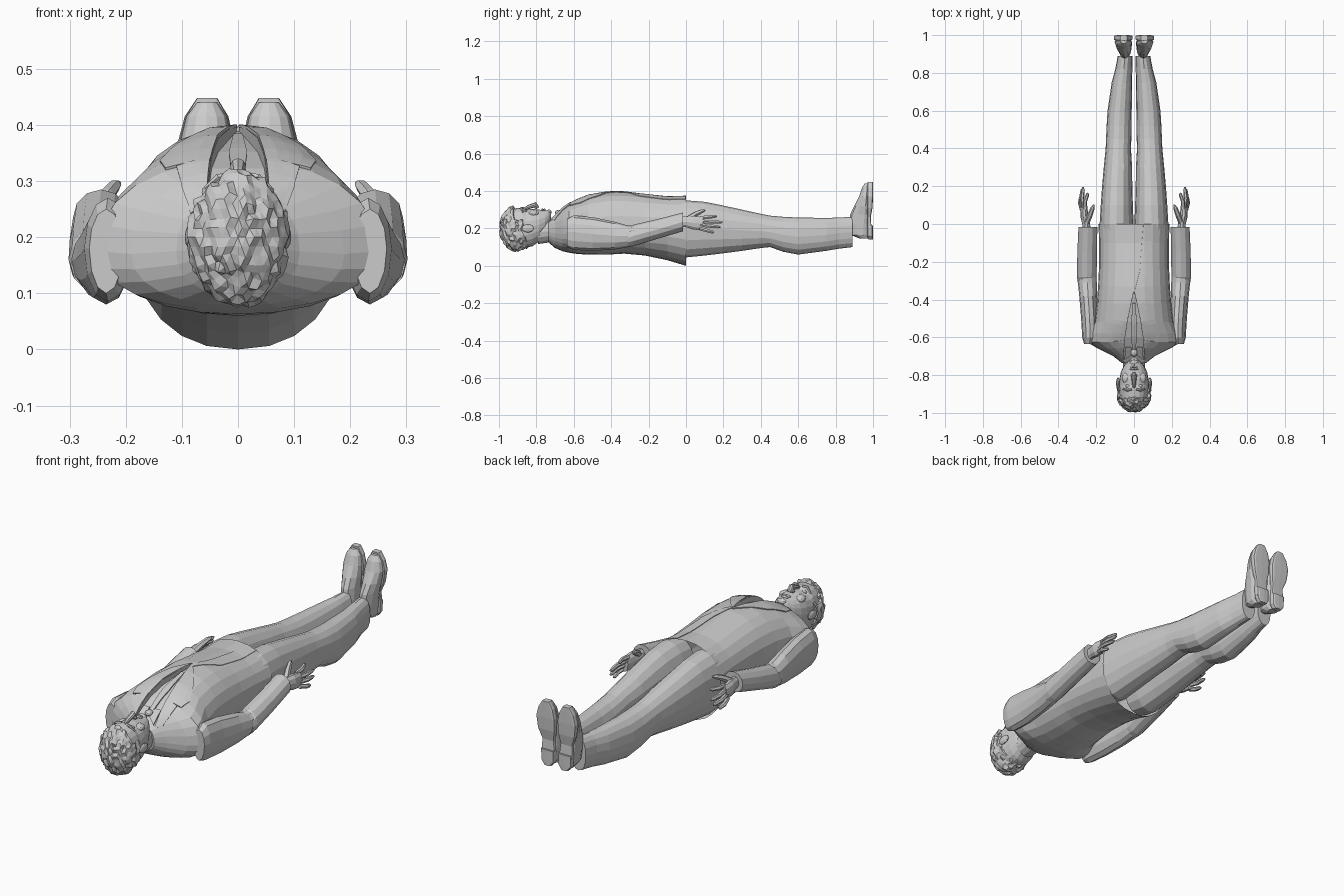
import bpy, bmesh, math, random
from mathutils import Vector
from mathutils.bvhtree import BVHTree

random.seed(4)


def add(name, bm, mirror=False, thick=0):
    bmesh.ops.recalc_face_normals(bm, faces=bm.faces)
    me = bpy.data.meshes.new(name)
    bm.to_mesh(me)
    bm.free()
    ob = bpy.data.objects.new(name, me)
    bpy.context.collection.objects.link(ob)
    if thick:
        ob.modifiers.new("thickness", 'SOLIDIFY').thickness = thick
    if mirror:
        ob.modifiers.new("mirror", 'MIRROR').use_mirror_merge = False
    return ob


def skin(name, rings, mirror=False):
    bm = bmesh.new()
    vs = [[bm.verts.new(p) for p in r] for r in rings]
    n = len(rings[0])
    for a, b in zip(vs, vs[1:]):
        for i in range(n):
            bm.faces.new((a[i], a[(i + 1) % n], b[(i + 1) % n], b[i]))
    bm.faces.new(vs[0])
    bm.faces.new(vs[-1])
    return add(name, bm, mirror)


def loft(name, secs, n=16, power=1.0, mirror=False, upright=False):
    # section: (position, centre x, half width, low, high, level of widest point)
    rings = []
    for t, cx, w, lo, hi, mid in secs:
        ring = []
        for i in range(n):
            a = 2 * math.pi * i / n
            c, s = math.cos(a), math.sin(a)
            x = cx + w * math.copysign(abs(c) ** power, c)
            d = math.copysign(abs(s) ** power, s)
            v = mid + d * (hi - mid if s > 0 else mid - lo)
            ring.append((x, v, t) if upright else (x, t, v))
        rings.append(ring)
    return skin(name, rings, mirror)


def tube(name, pts, radii, n=6, mirror=False):
    pts = [Vector(p) for p in pts]
    rings = []
    for i, p in enumerate(pts):
        d = pts[min(i + 1, len(pts) - 1)] - pts[max(i - 1, 0)]
        q = d.to_track_quat('Z', 'Y')
        rings.append([p + q @ Vector((radii[i] * math.cos(k * math.tau / n),
                                      radii[i] * math.sin(k * math.tau / n), 0)) for k in range(n)])
    return skin(name, rings, mirror)


def blob(name, c, r, mirror=False, sub=2):
    bm = bmesh.new()
    bmesh.ops.create_icosphere(bm, subdivisions=sub, radius=1)
    for v in bm.verts:
        v.co = Vector([c[i] + v.co[i] * r[i] for i in range(3)])
    return add(name, bm, mirror)


def along(line, t):
    f = t * (len(line) - 1)
    i = min(int(f), len(line) - 2)
    return Vector(line[i]).lerp(Vector(line[i + 1]), f - i)


def patch(name, tree, inner, outer, lift, mirror=False, thick=0.006, rows=12, cols=4):
    # cloth strip laid on the front of the jacket
    bm = bmesh.new()
    grid = []
    for r in range(rows + 1):
        a, b = along(inner, r / rows), along(outer, r / rows)
        row = []
        for c in range(cols + 1):
            p = a.lerp(b, c / cols)
            hit = tree.ray_cast(Vector((p.x, p.y, 1)), Vector((0, 0, -1)))[0]
            row.append(bm.verts.new((p.x, p.y, (hit.z if hit else 0.25) + lift)))
        grid.append(row)
    for r in range(rows):
        for c in range(cols):
            bm.faces.new((grid[r][c], grid[r][c + 1], grid[r + 1][c + 1], grid[r + 1][c]))
    return add(name, bm, mirror, thick)


def surface(ob):
    bpy.context.view_layer.update()
    return BVHTree.FromObject(ob, bpy.context.evaluated_depsgraph_get())


# Jacket body
jacket = loft("jacket", [
    (-.735, 0, .065, .125, .25, .18), (-.70, 0, .11, .095, .28, .175),
    (-.66, 0, .19, .078, .312, .17), (-.625, 0, .25, .07, .335, .175),
    (-.58, 0, .24, .063, .357, .18), (-.52, 0, .21, .06, .38, .2),
    (-.42, 0, .197, .06, .395, .21), (-.33, 0, .19, .065, .397, .21),
    (-.22, 0, .185, .055, .385, .21), (-.1, 0, .185, .03, .372, .21),
    (0, 0, .188, 0, .375, .2)], n=24, power=.9)
whole = surface(jacket)

# Neck opening cut down to the shirt front
cutter = skin("opening_cutter", [
    [(-w, y, f), (w, y, f), (w, y, .6), (-w, y, .6)] for y, w, f in
    [(-.78, .06, .2), (-.70, .055, .258), (-.66, .052, .287), (-.60, .047, .322),
     (-.52, .035, .352), (-.42, .015, .375), (-.36, .003, .388)]])
mod = jacket.modifiers.new("opening", 'BOOLEAN')
mod.operation, mod.object, mod.solver = 'DIFFERENCE', cutter, 'EXACT'
bpy.context.view_layer.update()
deps = bpy.context.evaluated_depsgraph_get()
cut = bpy.data.meshes.new_from_object(jacket.evaluated_get(deps))
jacket.modifiers.clear()
jacket.data = cut
bpy.data.objects.remove(cutter)
bm = bmesh.new()
bm.from_mesh(cut)
hem = [f for f in bm.faces if all(v.co.y > -.001 for v in f.verts)]
bmesh.ops.delete(bm, geom=hem, context='FACES')
bm.to_mesh(cut)
bm.free()
opened = surface(jacket)

# Lapels, collar, front overlap, tie
patch("lapel", whole, [(.05, -.62, 0), (.045, -.58, 0), (.034, -.5, 0), (.002, -.36, 0)],
      [(.13, -.62, 0), (.14, -.57, 0), (.1, -.48, 0), (.004, -.35, 0)], .005, True)
patch("jacket_collar", whole, [(.058, -.72, 0), (.055, -.68, 0), (.05, -.615, 0)],
      [(.085, -.705, 0), (.1, -.67, 0), (.11, -.625, 0)], .006, True)
patch("front_overlap", whole, [(.0, -.37, 0), (.03, -.25, 0), (.04, -.12, 0), (.05, -.003, 0)],
      [(.015, -.37, 0), (.085, -.25, 0), (.098, -.12, 0), (.1, -.003, 0)], .003, thick=.003)
patch("tie", opened, [(-.01, -.67, 0), (-.016, -.55, 0), (-.008, -.42, 0)],
      [(.01, -.67, 0), (.016, -.55, 0), (.008, -.42, 0)], .01)
blob("tie_knot", (0, -.68, .285), (.018, .022, .014))
patch("shirt_collar", opened, [(.006, -.69, 0), (.016, -.655, 0)],
      [(.05, -.72, 0), (.046, -.655, 0)], .012, True, rows=4)

# Sleeves: (y, x, half width, low, high, middle)
loft("upper_sleeve", [
    (-.635, .235, .03, .1, .25, .18), (-.6, .232, .042, .085, .27, .18),
    (-.5, .235, .045, .08, .26, .17), (-.38, .243, .047, .088, .235, .16),
    (-.31, .247, .05, .1, .215, .16), (-.26, .247, .046, .125, .215, .17)], n=12, mirror=True)
loft("lower_sleeve", [
    (-.31, .25, .048, .102, .2, .15), (-.28, .25, .052, .105, .22, .16),
    (-.15, .248, .052, .145, .25, .195), (-.015, .244, .05, .185, .285, .235)], n=12, mirror=True)

# Hands
loft("palm", [
    (-.04, .25, .02, .205, .265, .235), (0, .253, .021, .205, .265, .235),
    (.04, .262, .022, .192, .268, .23), (.09, .265, .017, .188, .262, .225)], n=10, mirror=True)
for name, z, x, tip in [("index_finger", .256, .258, (.245, .165, .265)),
                        ("middle_finger", .238, .265, (.27, .195, .232)),
                        ("ring_finger", .218, .271, (.277, .185, .207)),
                        ("little_finger", .199, .276, (.283, .15, .178))]:
    base, end = Vector((x, .075, z)), Vector(tip)
    mid = base.lerp(end, .5) + Vector((.007, 0, 0))
    tube(name, [base, mid, base.lerp(end, .88), end], [.011, .0105, .009, .004], mirror=True)
tube("thumb", [(.25, .01, .25), (.232, .05, .276), (.219, .085, .292), (.212, .102, .297)],
     [.016, .014, .011, .004], mirror=True)

# Trouser legs
loft("trouser_leg", [
    (-.08, .09, .085, .06, .34, .2), (0, .092, .09, .045, .35, .2),
    (.1, .091, .085, .055, .342, .2), (.2, .089, .08, .067, .322, .195),
    (.3, .085, .075, .08, .3, .19), (.4, .083, .067, .095, .278, .185),
    (.45, .081, .067, .1, .268, .18), (.52, .079, .066, .075, .262, .165),
    (.6, .076, .064, .06, .258, .155), (.75, .064, .054, .08, .256, .165),
    (.82, .054, .045, .092, .258, .175), (.89, .047, .039, .1, .262, .18)],
    n=16, power=.92, mirror=True)

# Shoes, standing on end: (z, x, half width, top of foot, sole, widest)
loft("shoe", [
    (.145, .045, .022, .93, .975, .96), (.165, .046, .032, .88, .98, .95),
    (.22, .047, .036, .87, .98, .95), (.275, .05, .038, .878, .98, .955),
    (.32, .054, .044, .9, .98, .96), (.37, .057, .046, .925, .98, .965),
    (.415, .056, .036, .94, .98, .968), (.44, .055, .018, .955, .98, .97)],
    n=12, mirror=True, upright=True)
loft("sole", [
    (.142, .045, .02, .973, .992, .983), (.16, .046, .034, .97, .992, .983),
    (.2, .047, .036, .97, .992, .983), (.26, .049, .031, .97, .988, .98),
    (.31, .054, .045, .97, .997, .985), (.37, .057, .05, .97, 1, .985),
    (.415, .056, .039, .97, 1, .985), (.448, .055, .018, .97, 1, .985)],
    n=12, power=.4, mirror=True, upright=True)
loft("heel", [(.14, .045, .018, .975, 1, .985), (.16, .046, .033, .975, 1, .985),
              (.215, .047, .035, .975, 1, .985)], n=12, power=.5, mirror=True, upright=True)

# Neck and head
loft("neck", [(-.66, 0, .058, .12, .265, .19), (-.72, 0, .057, .125, .25, .185),
              (-.79, 0, .06, .115, .26, .18)], n=14)
loft("head", [
    (-.722, 0, .022, .238, .288, .265), (-.735, 0, .04, .215, .297, .255),
    (-.755, 0, .056, .17, .297, .235), (-.785, 0, .07, .13, .3, .22),
    (-.82, 0, .077, .105, .304, .21), (-.855, 0, .08, .097, .302, .2),
    (-.875, 0, .081, .095, .312, .2), (-.93, 0, .076, .1, .305, .2),
    (-.97, 0, .05, .13, .27, .2), (-.985, 0, .02, .17, .23, .2)], n=20, power=.88)
tube("nose", [(0, -.868, .302), (0, -.84, .315), (0, -.805, .327), (0, -.793, .308)],
     [.007, .011, .014, .01], n=8)
blob("nostril", (.012, -.802, .311), (.009, .01, .008), True, 1)
blob("eye", (.033, -.858, .293), (.014, .009, .008), True)
tube("eyebrow", [(.012, -.874, .31), (.035, -.88, .307), (.058, -.872, .287)],
     [.006, .007, .004], mirror=True)
blob("cheek", (.04, -.815, .279), (.026, .03, .018), True)
blob("upper_lip", (0, -.768, .3), (.025, .006, .007))
blob("lower_lip", (0, -.756, .299), (.02, .006, .007))
blob("chin", (0, -.733, .287), (.024, .015, .014))
blob("ear", (.085, -.845, .2), (.01, .033, .022), True)

# Curly hair, pressed in under the face
bm = bmesh.new()
bmesh.ops.create_icosphere(bm, subdivisions=4, radius=1)
for v in bm.verts:
    p = v.co * random.uniform(.93, 1.06)
    y, z = -.9 + p.y * .096, .2 + p.z * .123
    face = y > -.915 and z > .25 or y > -.86 and z > .165
    k = .72 if face else 1
    v.co = (p.x * .09 * k, -.9 + p.y * .096 * k, .2 + p.z * .123 * k)
add("hair", bm)
